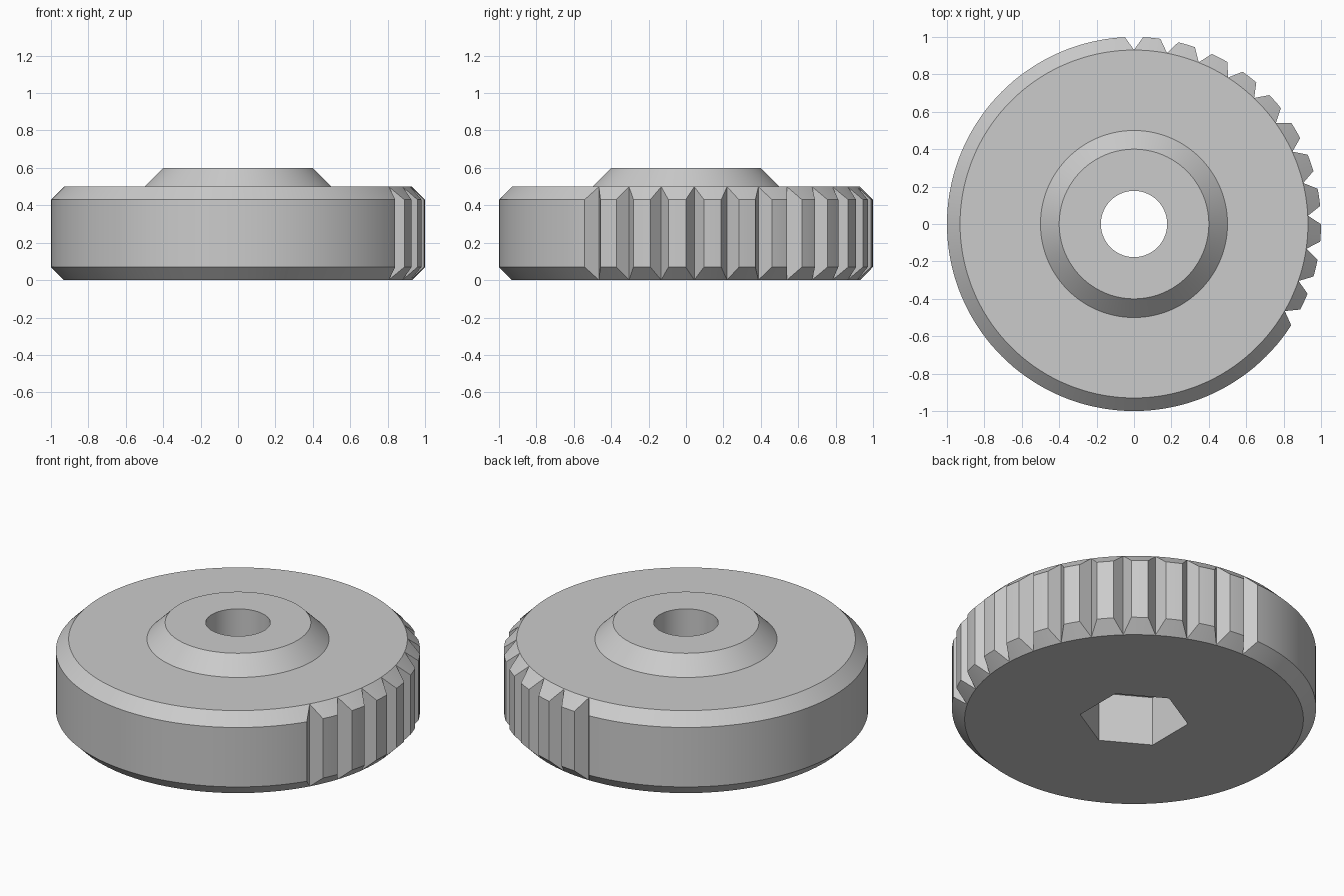
import bpy
import bmesh
import math
from mathutils import Matrix, Vector

cube = bpy.data.objects.get("Cube")
if cube:
    bpy.data.objects.remove(cube, do_unlink=True)

SEGMENTS = 144
BORE = 0.177


def make_material(name, value):
    mat = bpy.data.materials.new(name)
    mat.use_nodes = True
    color = (value, value, value, 1.0)
    mat.diffuse_color = color
    mat.node_tree.nodes["Principled BSDF"].inputs["Base Color"].default_value = color
    return mat


def make_object(name, bm):
    bmesh.ops.recalc_face_normals(bm, faces=bm.faces)
    mesh = bpy.data.meshes.new(name)
    bm.to_mesh(mesh)
    bm.free()
    obj = bpy.data.objects.new(name, mesh)
    bpy.context.collection.objects.link(obj)
    return obj


def add_prism(bm, outline, z0, z1, turn=0.0):
    """Extrude a flat outline from z0 to z1, turned about the z axis."""
    rot = Matrix.Rotation(turn, 3, "Z")
    face = bm.faces.new([bm.verts.new(rot @ Vector((x, y, z0))) for x, y in outline])
    top = bmesh.ops.extrude_face_region(bm, geom=[face])["geom"]
    verts = [v for v in top if isinstance(v, bmesh.types.BMVert)]
    bmesh.ops.translate(bm, verts=verts, vec=(0, 0, z1 - z0))


def cut(obj, cutter):
    """Subtract the cutter and remove it."""
    cutter.hide_render = True
    mod = obj.modifiers.new("cut", "BOOLEAN")
    mod.operation = "DIFFERENCE"
    mod.solver = "EXACT"
    mod.object = cutter
    bpy.context.view_layer.objects.active = obj
    bpy.ops.object.modifier_apply(modifier=mod.name)
    bpy.data.objects.remove(cutter, do_unlink=True)


# Chamfered wheel with raised hub and through bore, lathed from one profile
profile = [(BORE, 0), (0.93, 0), (1, 0.07), (1, 0.43), (0.93, 0.5),
           (0.5, 0.5), (0.4, 0.6), (BORE, 0.6)]
bm = bmesh.new()
rings = []
for i in range(SEGMENTS):
    a = math.tau * i / SEGMENTS
    rings.append([bm.verts.new((r * math.cos(a), r * math.sin(a), z)) for r, z in profile])
for i, ring in enumerate(rings):
    after = rings[(i + 1) % SEGMENTS]
    for j in range(len(profile)):
        k = (j + 1) % len(profile)
        bm.faces.new((ring[j], after[j], after[k], ring[k]))
wheel = make_object("toothed_wheel", bm)

# V-shaped notches over a third of the rim
bm = bmesh.new()
for i in range(12):
    add_prism(bm, [(0.931, 0), (1.07, -0.1), (1.07, 0.1)], -0.1, 0.7,
              math.radians(90) - i * math.tau / 33)
cut(wheel, make_object("notch_cutter", bm))

# Hexagonal socket in the underside
bm = bmesh.new()
hexagon = [(0.3 * math.cos(a), 0.3 * math.sin(a))
           for a in (math.radians(30 + 60 * i) for i in range(6))]
add_prism(bm, hexagon, -0.1, 0.3)
cut(wheel, make_object("socket_cutter", bm))

# Finish: one grey, smooth curves with crisp edges
wheel.data.materials.clear()
wheel.data.materials.append(make_material("grey", 0.6))
bpy.ops.object.select_all(action="DESELECT")
wheel.select_set(True)
bpy.context.view_layer.objects.active = wheel
bpy.ops.object.shade_smooth_by_angle(angle=math.radians(25))
